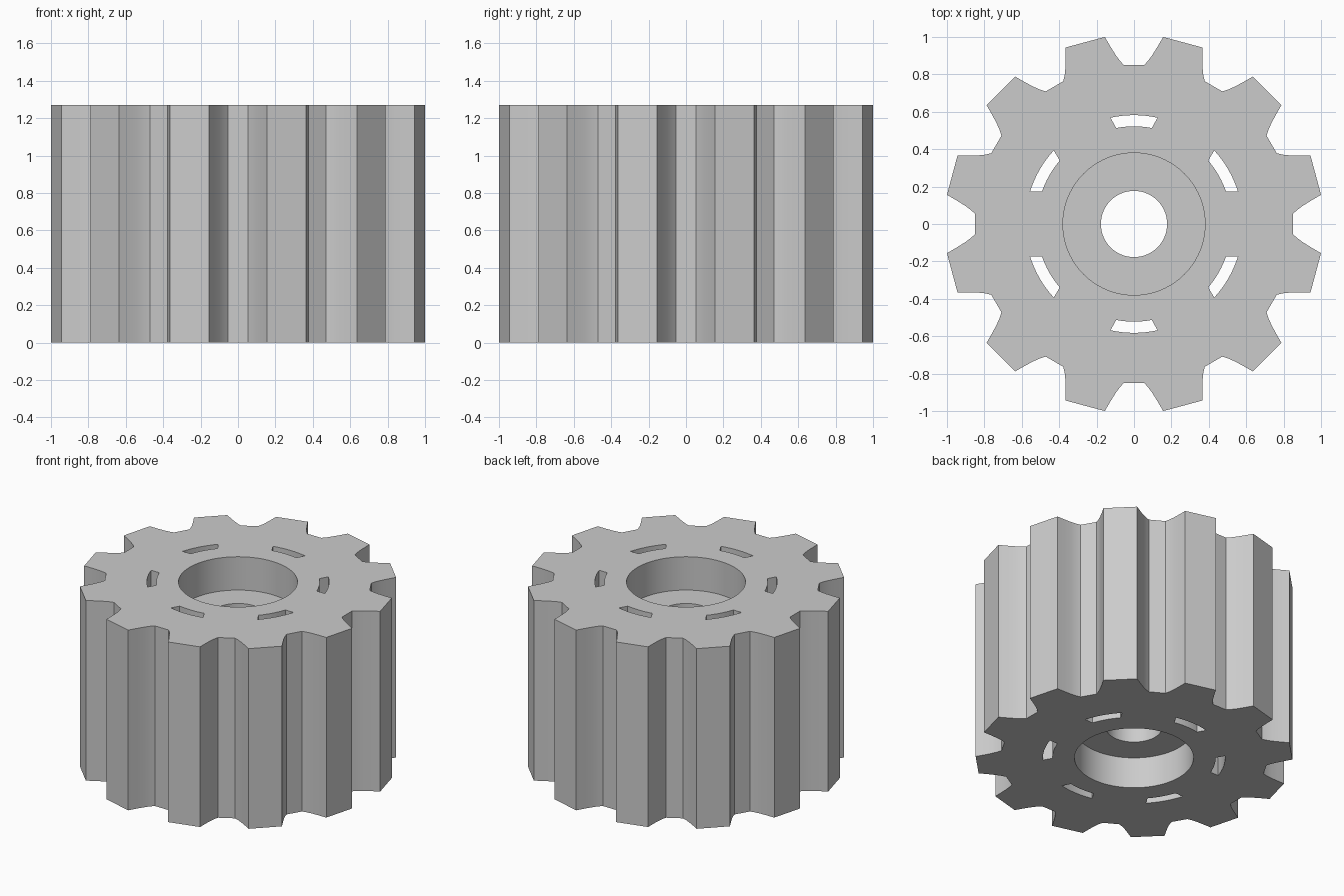
import bpy
import bmesh
import math

if "Cube" in bpy.data.objects:
    bpy.data.objects.remove(bpy.data.objects["Cube"])

HEIGHT = 1.27
TOP_FLOOR, BOTTOM_FLOOR = HEIGHT - 0.235, 0.22
TEETH, SLOTS, SEGMENTS = 12, 6, 72

bm = bmesh.new()


def polar(radius, degrees):
    a = math.radians(degrees)
    return radius * math.cos(a), radius * math.sin(a)


def circle(radius):
    return [polar(radius, 360 * i / SEGMENTS) for i in range(SEGMENTS)]


def ring(points, z):
    return [bm.verts.new((x, y, z)) for x, y in points]


def bridge(a, b):
    n = len(a)
    return [bm.faces.new((a[i], a[(i + 1) % n], b[(i + 1) % n], b[i])) for i in range(n)]


def ring_edges(r):
    return [bm.edges.get((r[i], r[(i + 1) % len(r)])) for i in range(len(r))]


# Toothed outline: one curved valley, repeated around the axis
half = [(0.054, 0.85), (0.075, 0.872), (0.099, 0.905), (0.127, 0.95), (0.156, 1.0)]
valley = half[::-1] + [(-x, y) for x, y in half]
outline = []
for i in range(TEETH):
    c, s = polar(1, 360 * i / TEETH)
    outline += [(x * c - y * s, x * s + y * c) for x, y in valley]

# Curved slot outlines: wider on the outer arc than on the inner arc
slots = []
for i in range(SLOTS):
    mid = 30 + 360 * i / SLOTS
    outer = [polar(0.582, mid + 12.5 * t / 4) for t in range(-4, 5)]
    inner = [polar(0.522, mid + 10.5 * t / 4) for t in range(4, -5, -1)]
    slots.append(outer + inner)

# Through walls of the teeth and slots
top_edges, bottom_edges = [], []
for shape in [outline] + slots:
    low, high = ring(shape, 0), ring(shape, HEIGHT)
    bridge(low, high)
    bottom_edges += ring_edges(low)
    top_edges += ring_edges(high)

# Stepped bore: a wide recess at each end joined by a narrow hole
levels = [(0.38, 0), (0.38, BOTTOM_FLOOR), (0.177, BOTTOM_FLOOR),
          (0.177, TOP_FLOOR), (0.38, TOP_FLOOR), (0.38, HEIGHT)]
bore = [ring(circle(r), z) for r, z in levels]
for a, b in zip(bore, bore[1:]):
    bridge(a, b)
bottom_edges += ring_edges(bore[0])
top_edges += ring_edges(bore[-1])

# End faces with the slots and bore left open
for edges, direction in ((bottom_edges, -1), (top_edges, 1)):
    bmesh.ops.triangle_fill(bm, edges=edges, use_beauty=True, normal=(0, 0, direction))
bmesh.ops.recalc_face_normals(bm, faces=bm.faces[:])

mesh = bpy.data.meshes.new("gear_wheel")
bm.to_mesh(mesh)
bm.free()
gear = bpy.data.objects.new("gear_wheel", mesh)
bpy.context.collection.objects.link(gear)

grey = bpy.data.materials.new("light grey")
grey.diffuse_color = (0.6, 0.6, 0.6, 1)
grey.use_nodes = True
grey.node_tree.nodes["Principled BSDF"].inputs["Base Color"].default_value = grey.diffuse_color
mesh.materials.append(grey)

bpy.context.view_layer.objects.active = gear
gear.select_set(True)
bpy.ops.object.shade_smooth_by_angle(angle=math.radians(25))
